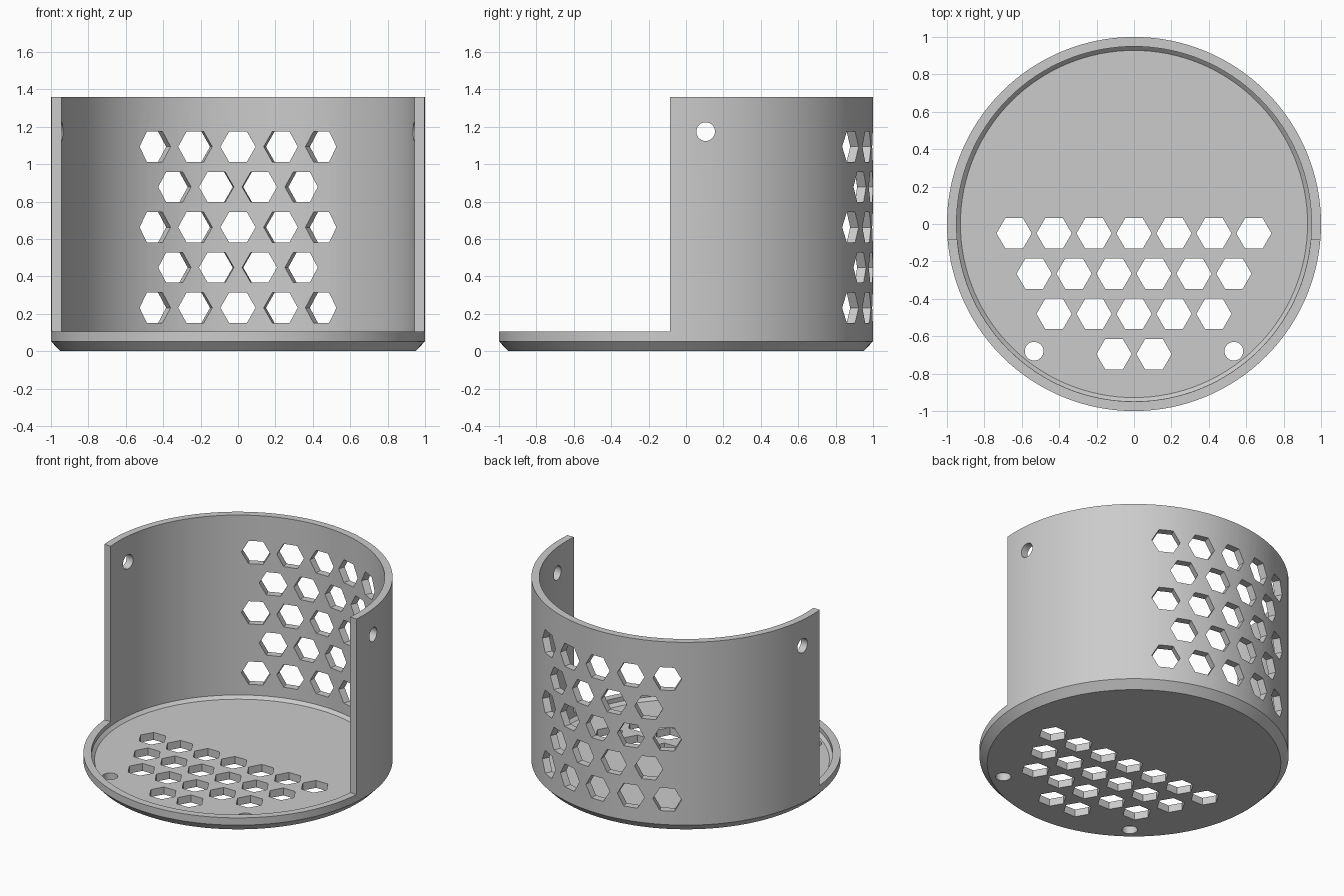
import bpy
import bmesh
from math import pi, radians, sin, cos
from mathutils import Matrix, Vector

if "Cube" in bpy.data.objects:
    bpy.data.objects.remove(bpy.data.objects["Cube"])

HEIGHT, RIM, FLOOR, CUT_Y = 1.358, 0.105, 0.053, -0.086
HEX_R, PIN_R = 0.094, 0.05
ROW, COLUMN = 0.2153, 0.2136

grey = bpy.data.materials.new("light grey plastic")
grey.use_nodes = True
grey.diffuse_color = (0.6, 0.6, 0.6, 1)
grey.node_tree.nodes["Principled BSDF"].inputs["Base Color"].default_value = (0.6, 0.6, 0.6, 1)


def make_object(name, bm):
    bmesh.ops.recalc_face_normals(bm, faces=bm.faces)
    mesh = bpy.data.meshes.new(name)
    bm.to_mesh(mesh)
    bm.free()
    mesh.materials.append(grey)
    obj = bpy.data.objects.new(name, mesh)
    bpy.context.collection.objects.link(obj)
    return obj


def add_prism(bm, sides, radius, matrix, depth=0.3):
    """Closed prism along local z, with a corner on local x."""
    bmesh.ops.create_cone(bm, cap_ends=True, segments=sides, radius1=radius,
                          radius2=radius, depth=depth, matrix=matrix)


def radial(angle, z):
    """Frame on the back wall: local z points outward, local x points up."""
    out = Vector((sin(angle), cos(angle), 0))
    up = Vector((0, 0, 1))
    m = Matrix((up, out.cross(up), out)).transposed().to_4x4()
    return Matrix.Translation(out * 0.975 + up * z) @ m


# Cup: chamfered shell turned around z
profile = [(0, 0), (0.95, 0), (1, FLOOR), (1, HEIGHT), (0.949, HEIGHT),
           (0.949, 0.074), (0.928, FLOOR), (0, FLOOR)]
bm = bmesh.new()
points = [bm.verts.new((r, 0, z)) for r, z in profile]
edges = [bm.edges.new(pair) for pair in zip(points, points[1:])]
bmesh.ops.spin(bm, geom=points + edges, cent=(0, 0, 0), axis=(0, 0, 1),
               angle=2 * pi, steps=128, use_duplicate=False)
bmesh.ops.remove_doubles(bm, verts=bm.verts, dist=1e-4)
poles = [v for v in bm.verts if v.co.xy.length < 1e-3]
bmesh.ops.dissolve_verts(bm, verts=poles)
cup = make_object("open_front_holder", bm)

# Front opening above the rim
bm = bmesh.new()
bmesh.ops.create_cube(bm, size=1, matrix=Matrix.Translation((0, CUT_Y - 1, RIM + 1))
                      @ Matrix.Diagonal((3, 2, 2, 1)))
opening = make_object("front_opening_cutter", bm)

# Honeycomb and pin holes in the wall
bm = bmesh.new()
for row in range(5):
    count = 5 - row % 2
    for i in range(count):
        angle = radians(14) * (i - (count - 1) / 2)
        add_prism(bm, 6, HEX_R, radial(angle, 0.232 + row * ROW))
for side in (-1, 1):
    add_prism(bm, 32, PIN_R, Matrix.Translation((side * 0.97, 0.105, 1.174))
              @ Matrix.Rotation(pi / 2, 4, "Y"))
wall_holes = make_object("wall_hole_cutter", bm)

# Honeycomb and pin holes in the floor
bm = bmesh.new()
for row, count in enumerate((7, 6, 5, 2)):
    for i in range(count):
        x = COLUMN * (i - (count - 1) / 2)
        add_prism(bm, 6, HEX_R, Matrix.Translation((x, -0.05 - row * ROW, 0))
                  @ Matrix.Rotation(pi / 2, 4, "Z"))
for side in (-1, 1):
    add_prism(bm, 32, PIN_R, Matrix.Translation((side * 0.534, -0.68, 0)))
floor_holes = make_object("floor_hole_cutter", bm)

# Cut everything, then keep only the finished mesh
cutters = (opening, wall_holes, floor_holes)
for cutter in cutters:
    cutter.hide_render = True
    mod = cup.modifiers.new(cutter.name, "BOOLEAN")
    mod.operation, mod.solver, mod.object = "DIFFERENCE", "EXACT", cutter
depsgraph = bpy.context.evaluated_depsgraph_get()
finished = bpy.data.meshes.new_from_object(cup.evaluated_get(depsgraph))
cup.modifiers.clear()
cup.data = finished
for cutter in cutters:
    bpy.data.objects.remove(cutter)

bpy.ops.object.select_all(action="DESELECT")
cup.select_set(True)
bpy.context.view_layer.objects.active = cup
bpy.ops.object.shade_smooth_by_angle(angle=radians(25))
